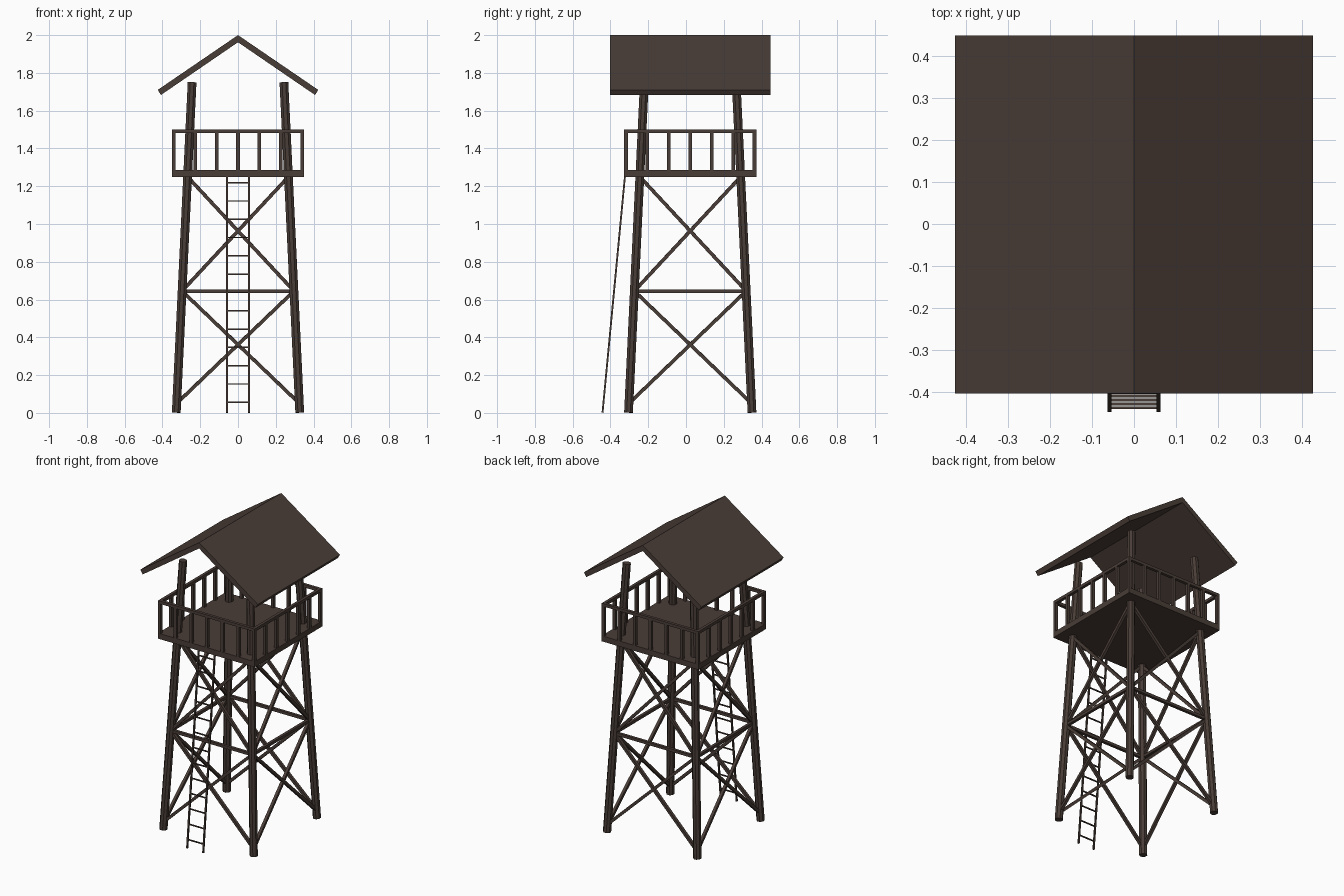
import bpy, bmesh, math
from mathutils import Vector, Matrix

if "Cube" in bpy.data.objects:
    bpy.data.objects.remove(bpy.data.objects["Cube"])

CY = 0.0225          # tower centre in y (the ladder sticks out in front)
wood = bpy.data.materials.new("dark brown wood")
wood.diffuse_color = (0.068, 0.047, 0.038, 1)
wood.use_nodes = True
wood.node_tree.nodes["Principled BSDF"].inputs["Base Color"].default_value = wood.diffuse_color


def finish(name, bm):
    bmesh.ops.recalc_face_normals(bm, faces=bm.faces)
    me = bpy.data.meshes.new(name)
    bm.to_mesh(me)
    bm.free()
    me.materials.append(wood)
    ob = bpy.data.objects.new(name, me)
    bpy.context.collection.objects.link(ob)
    return ob


def box(bm, centre, size):
    m = Matrix.Translation(centre) @ Matrix.Diagonal((*size, 1))
    bmesh.ops.create_cube(bm, size=1, matrix=m)


def bar(bm, a, b, r, sides):
    # straight round or square bar between two points
    a, b = Vector(a), Vector(b)
    d = b - a
    rot = d.to_track_quat('Z', 'Y').to_matrix().to_4x4()
    m = Matrix.Translation((a + b) / 2) @ rot @ Matrix.Rotation(math.pi / sides, 4, 'Z')
    bmesh.ops.create_cone(bm, cap_ends=True, segments=sides, radius1=r, radius2=r,
                          depth=d.length, matrix=m)


def leg_half(z):
    # distance of a leg axis from the tower centre at height z
    return 0.327 - 0.048 * z


def corner(i, z):
    h = leg_half(z)
    sx, sy = [(-1, -1), (1, -1), (1, 1), (-1, 1)][i % 4]
    return (sx * h, CY + sy * h, z)


# Four leaning legs
for i, name in enumerate(["front_left", "front_right", "back_right", "back_left"]):
    bm = bmesh.new()
    bar(bm, corner(i, 0.002), corner(i, 1.75), 0.025, 8)
    finish(name + "_leg", bm)

# Cross braces and one horizontal beam on each side
for i, name in enumerate(["front", "right", "back", "left"]):
    bm = bmesh.new()
    for lo, hi in ((0.05, 0.645), (0.645, 1.25)):
        bar(bm, corner(i, lo), corner(i + 1, hi), 0.013, 4)
        bar(bm, corner(i + 1, lo), corner(i, hi), 0.013, 4)
    bar(bm, corner(i, 0.645), corner(i + 1, 0.645), 0.013, 4)
    finish(name + "_braces", bm)

# Platform
bm = bmesh.new()
box(bm, (0, CY, 1.268), (0.70, 0.70, 0.036))
finish("platform", bm)

# Railing: balusters and top rail on each side
P = 0.34
for i, name in enumerate(["front", "right", "back", "left"]):
    bm = bmesh.new()
    for k in range(6):
        box(bm, (-P + k * P / 3, -P, 1.385), (0.019, 0.019, 0.21))
    box(bm, (0, -P, 1.49), (2 * P + 0.019, 0.019, 0.019))
    bm.transform(Matrix.Translation((0, CY, 0)) @ Matrix.Rotation(i * math.pi / 2, 4, 'Z'))
    finish(name + "_railing", bm)

# Ladder leaning on the front edge
foot, top = Vector((0, -0.442, 0.001)), Vector((0, -0.323, 1.255))
bm = bmesh.new()
for s in (-0.058, 0.058):
    bar(bm, foot + Vector((s, 0, 0)), top + Vector((s, 0, 0)), 0.0068, 4)
finish("ladder_rails", bm)
bm = bmesh.new()
for k in range(13):
    p = foot.lerp(top, (0.055 + 0.097 * k) / 1.255)
    bar(bm, p - Vector((0.058, 0, 0)), p + Vector((0.058, 0, 0)), 0.005, 4)
finish("ladder_rungs", bm)

# Gable roof: chevron profile extruded front to back
profile = [(0, 2.0), (0.425, 1.71), (0.408, 1.683), (0, 1.962), (-0.408, 1.683), (-0.425, 1.71)]
bm = bmesh.new()
ends = [[bm.verts.new((x, CY + s * 0.425, z)) for x, z in profile] for s in (-1, 1)]
for j in range(6):
    n = (j + 1) % 6
    bm.faces.new((ends[0][j], ends[0][n], ends[1][n], ends[1][j]))
for e in ends:
    bm.faces.new(e[0:4])
    bm.faces.new((e[0], e[3], e[4], e[5]))
finish("gable_roof", bm)
